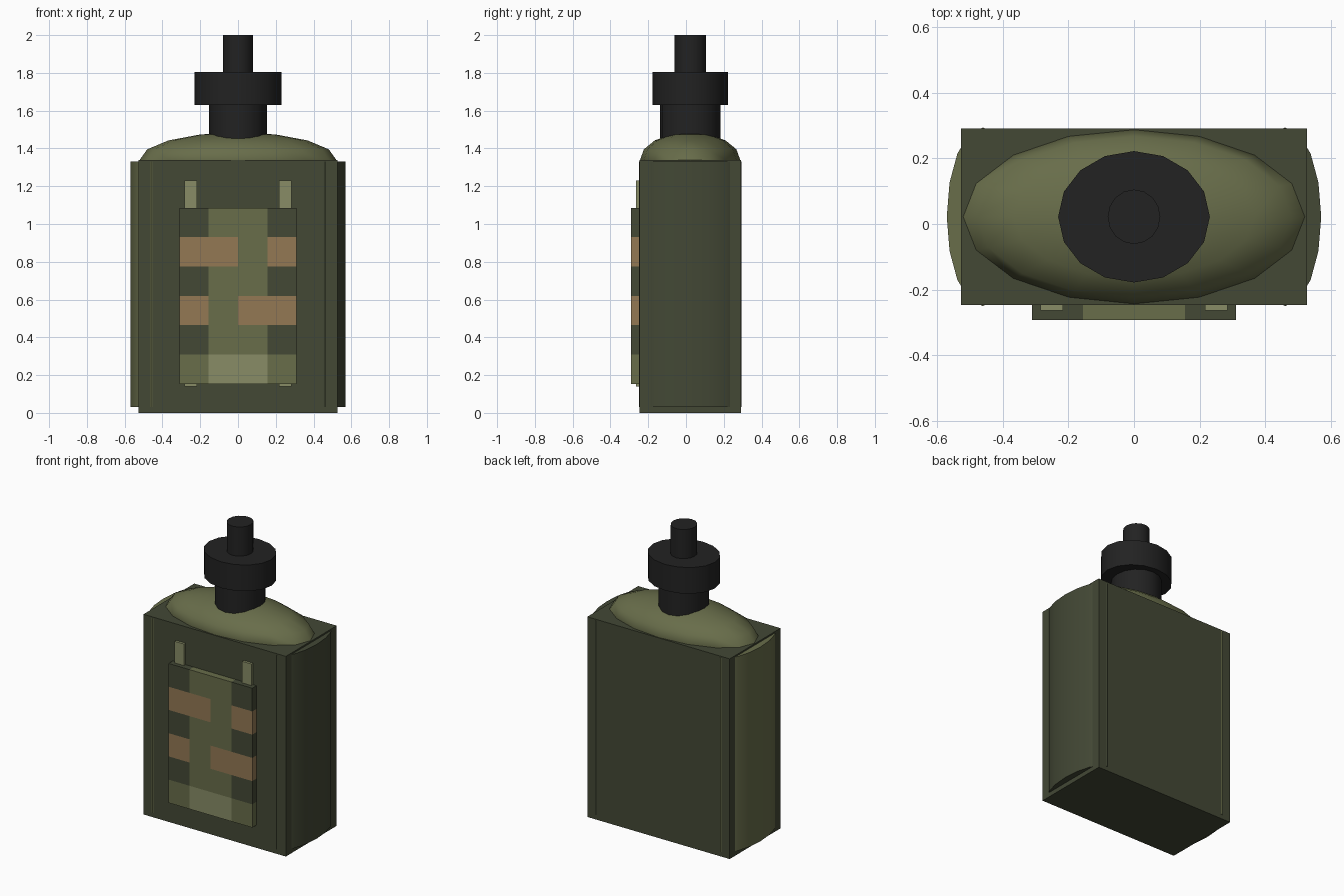
import bpy, bmesh, math
from mathutils import Matrix

if "Cube" in bpy.data.objects:
    bpy.data.objects.remove(bpy.data.objects["Cube"])


def material(name, hex_rgb):
    lin = [((int(hex_rgb[i:i + 2], 16) / 255 + 0.055) / 1.055) ** 2.4 for i in (0, 2, 4)]
    m = bpy.data.materials.new(name)
    m.diffuse_color = (*lin, 1)
    m.use_nodes = True
    m.node_tree.nodes["Principled BSDF"].inputs["Base Color"].default_value = m.diffuse_color
    return m


DARK = material("dark green", "434835")
OLIVE = material("olive", "686D4A")
LIGHT = material("light olive", "888C66")
TAN = material("tan", "937854")
BLACK = material("black", "222222")


def finish(name, bm, mats, smooth=False):
    bmesh.ops.recalc_face_normals(bm, faces=bm.faces)
    me = bpy.data.meshes.new(name)
    bm.to_mesh(me)
    bm.free()
    ob = bpy.data.objects.new(name, me)
    bpy.context.collection.objects.link(ob)
    for m in mats:
        me.materials.append(m)
    if smooth:
        bpy.ops.object.select_all(action='DESELECT')
        ob.select_set(True)
        bpy.context.view_layer.objects.active = ob
        bpy.ops.object.shade_smooth_by_angle(angle=math.radians(50))
    return ob


def box(name, lo, hi, mat):
    bm = bmesh.new()
    size = [b - a for a, b in zip(lo, hi)]
    mid = [(a + b) / 2 for a, b in zip(lo, hi)]
    bmesh.ops.create_cube(bm, size=1, matrix=Matrix.Translation(mid) @ Matrix.Diagonal((*size, 1)))
    return finish(name, bm, [mat])


def cylinder(name, x, rx, ry, z0, z1, mat):
    bm = bmesh.new()
    mat4 = Matrix.Translation((x, 0.022, (z0 + z1) / 2)) @ Matrix.Diagonal((rx, ry, z1 - z0, 1))
    bmesh.ops.create_cone(bm, cap_ends=True, segments=16, radius1=1, radius2=1, depth=1, matrix=mat4)
    return finish(name, bm, [mat], True)


# Flask body with rounded sides
box("body", (-0.527, -0.247, 0), (0.527, 0.291, 1.34), DARK)
cylinder("left_side", -0.46, 0.11, 0.272, 0.03, 1.33, OLIVE)
cylinder("right_side", 0.46, 0.11, 0.272, 0.03, 1.33, DARK)

# Domed shoulder
bm = bmesh.new()
bmesh.ops.create_uvsphere(bm, u_segments=16, v_segments=8, radius=1,
                          matrix=Matrix.Translation((0, 0.022, 1.34)) @ Matrix.Diagonal((0.52, 0.265, 0.145, 1)))
finish("shoulder", bm, [OLIVE], True)

# Neck, cap and spout
cylinder("neck", 0, 0.153, 0.16, 1.40, 1.64, BLACK)
cylinder("cap", 0, 0.231, 0.2, 1.63, 1.805, BLACK)
cylinder("spout", 0, 0.08, 0.083, 1.79, 2.0, BLACK)

# Straps behind the pouch
for side, s in (("left", -1), ("right", 1)):
    box(side + "_strap", (s * 0.25 - 0.034, -0.264, 0.14), (s * 0.25 + 0.034, -0.24, 1.23), LIGHT)

# Camouflage pouch: a slab cut into 4 x 6 cells, rows listed bottom up
rows = ["OLLO", "DOOD", "TOTT", "DOOD", "TTOT", "DOOD"]
x0, z0, step = -0.31, 0.153, 0.1555
bm = bmesh.new()
bmesh.ops.create_cube(bm, size=1, matrix=Matrix.Translation((0, -0.267, z0 + 3 * step))
                      @ Matrix.Diagonal((0.62, 0.05, 6 * step, 1)))
cuts = [((x0 + 0.155 * i, 0, 0), (1, 0, 0)) for i in range(1, 4)]
cuts += [((0, 0, z0 + step * i), (0, 0, 1)) for i in range(1, 6)]
for co, no in cuts:
    bmesh.ops.bisect_plane(bm, geom=bm.verts[:] + bm.edges[:] + bm.faces[:], plane_co=co, plane_no=no)
for f in bm.faces:
    c = f.calc_center_median()
    col = min(3, max(0, int((c.x - x0) / 0.155)))
    row = min(5, max(0, int((c.z - z0) / step)))
    f.material_index = "DOLT".index(rows[row][col])
finish("pouch", bm, [DARK, OLIVE, LIGHT, TAN])
